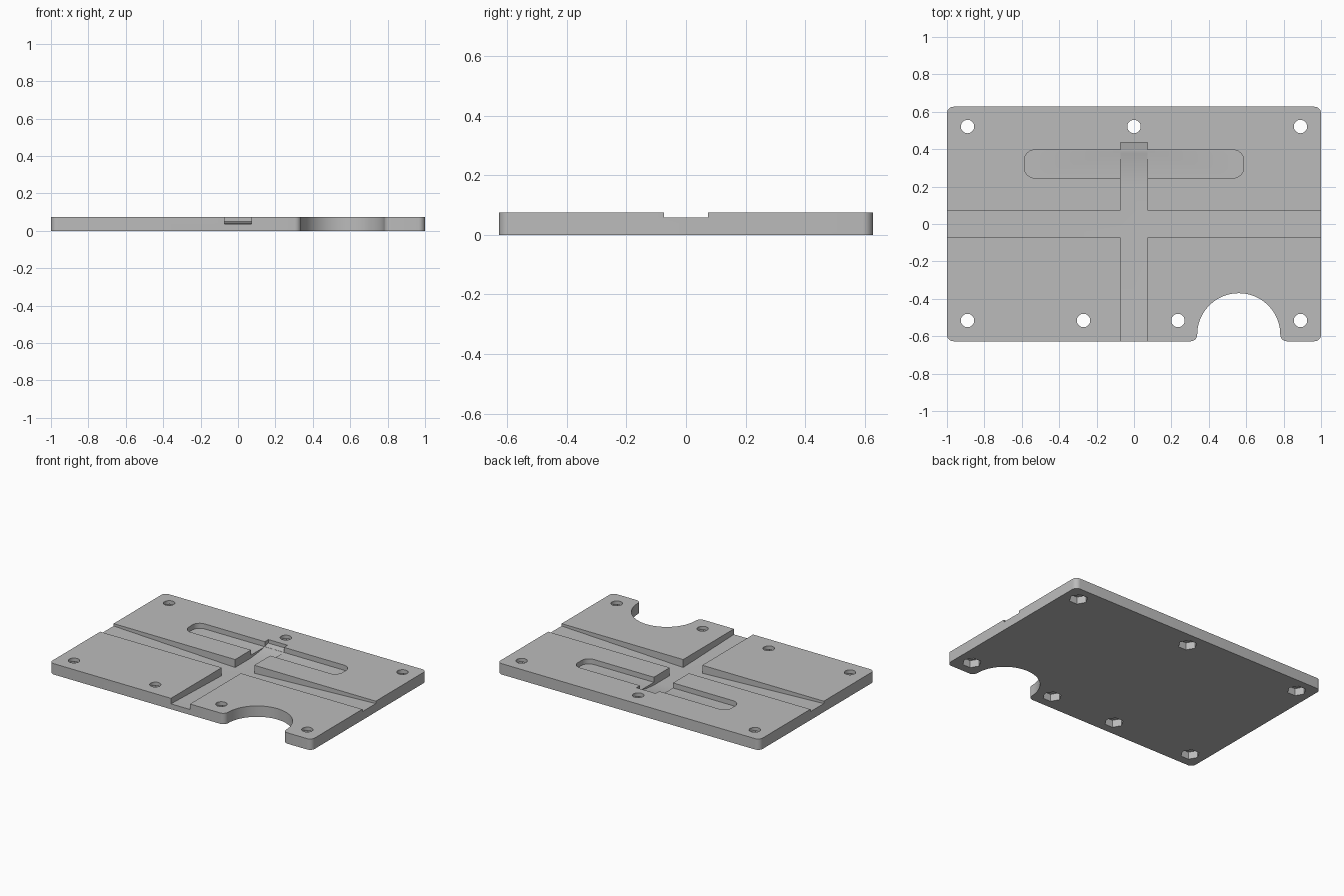
import bpy, bmesh, math
from mathutils import Vector

if "Cube" in bpy.data.objects:
    bpy.data.objects.remove(bpy.data.objects["Cube"], do_unlink=True)

HALF_X, HALF_Y, THICK = 1.0, 0.627, 0.075
CHANNEL = 0.073      # half width of both channels
FLOOR = 0.02         # channel floor at the crossing

grey = bpy.data.materials.new("plain_grey")
grey.use_nodes = True
grey.diffuse_color = (0.5, 0.5, 0.5, 1)
grey.node_tree.nodes["Principled BSDF"].inputs["Base Color"].default_value = (0.5, 0.5, 0.5, 1)


def prism(name, points, shift):
    """Extrude a closed 3D outline along a vector."""
    bm = bmesh.new()
    face = bm.faces.new([bm.verts.new(p) for p in points])
    out = bmesh.ops.extrude_face_region(bm, geom=[face])
    bmesh.ops.translate(bm, vec=Vector(shift),
                        verts=[v for v in out["geom"] if isinstance(v, bmesh.types.BMVert)])
    bmesh.ops.recalc_face_normals(bm, faces=bm.faces)
    mesh = bpy.data.meshes.new(name)
    bm.to_mesh(mesh)
    bm.free()
    mesh.materials.append(grey)
    obj = bpy.data.objects.new(name, mesh)
    bpy.context.collection.objects.link(obj)
    return obj


def arc(cx, cy, r, start, end, steps):
    angles = [math.radians(start + (end - start) * i / steps) for i in range(steps + 1)]
    return [(cx + r * math.cos(a), cy + r * math.sin(a)) for a in angles]


def rounded_box(x, y, r, cy=0):
    pts = []
    for k, (sx, sy) in enumerate([(1, 1), (-1, 1), (-1, -1), (1, -1)]):
        pts += arc(sx * (x - r), cy + sy * (y - r), r, 90 * k, 90 * k + 90, 8)
    return pts


def flat(points, z):
    return [(x, y, z) for x, y in points]


def cut(target, cutter):
    mod = target.modifiers.new(cutter.name, "BOOLEAN")
    mod.operation, mod.solver, mod.object = "DIFFERENCE", "EXACT", cutter
    bpy.context.view_layer.objects.active = target
    bpy.ops.object.modifier_apply(modifier=mod.name)
    bpy.data.objects.remove(cutter, do_unlink=True)


# Base plate with rounded corners
plate = prism("base_plate", flat(rounded_box(HALF_X, HALF_Y, 0.035), 0), (0, 0, THICK))

# Half-round bay in the front edge, with rounded lips
bay_x, bay_r, lip = 0.56, 0.222, 0.035
low = -HALF_Y
bay = arc(bay_x, low + lip, bay_r, 0, 180, 40)
bay += arc(bay_x - bay_r - lip, low + lip, lip, 0, -90, 8)[1:]
bay += [(bay_x - bay_r - lip, low - 0.1), (bay_x + bay_r + lip, low - 0.1)]
bay += arc(bay_x + bay_r + lip, low + lip, lip, 270, 180, 8)[:-1]
cut(plate, prism("bay_cutter", flat(bay, -0.1), (0, 0, 0.3)))

# Long shallow slot across the rear
cut(plate, prism("slot_cutter", flat(rounded_box(0.586, 0.075, 0.055, 0.321), 0.04), (0, 0, 0.2)))

# Side-to-side channel, deepest at the centre
end_z = 0.0585
over = 0.1 * (end_z - FLOOR) / (1 - CHANNEL)
side = [(-1.1, end_z + over), (-CHANNEL, FLOOR), (CHANNEL, FLOOR),
        (1.1, end_z + over), (1.1, 0.2), (-1.1, 0.2)]
cut(plate, prism("cross_channel_cutter", [(x, -CHANNEL, z) for x, z in side], (0, 2 * CHANNEL, 0)))

# Front channel, running back into a floor that curves up
ramp = [(0.2 + 0.235 * i / 12, FLOOR + 0.03 * (i / 12) ** 2) for i in range(13)]
front = [(-0.73, 0.04), (-CHANNEL, FLOOR)] + ramp + [(0.435, 0.2), (-0.73, 0.2)]
cut(plate, prism("front_channel_cutter", [(-CHANNEL, y, z) for y, z in front], (2 * CHANNEL, 0, 0)))

# Screw holes with hexagonal nut pockets underneath
holes = [(x, 0.521) for x in (-0.89, 0, 0.89)] + [(x, -0.516) for x in (-0.89, -0.27, 0.235, 0.89)]
for x, y in holes:
    cut(plate, prism("hole_cutter", flat(arc(x, y, 0.036, 0, 360, 24)[:-1], -0.1), (0, 0, 0.3)))
    cut(plate, prism("nut_cutter", flat(arc(x, y, 0.06, 0, 360, 6)[:-1], -0.1), (0, 0, 0.15)))

# Smooth the curves, keep the edges crisp
bpy.ops.object.select_all(action="DESELECT")
plate.select_set(True)
bpy.context.view_layer.objects.active = plate
bpy.ops.object.shade_smooth_by_angle(angle=math.radians(30))
